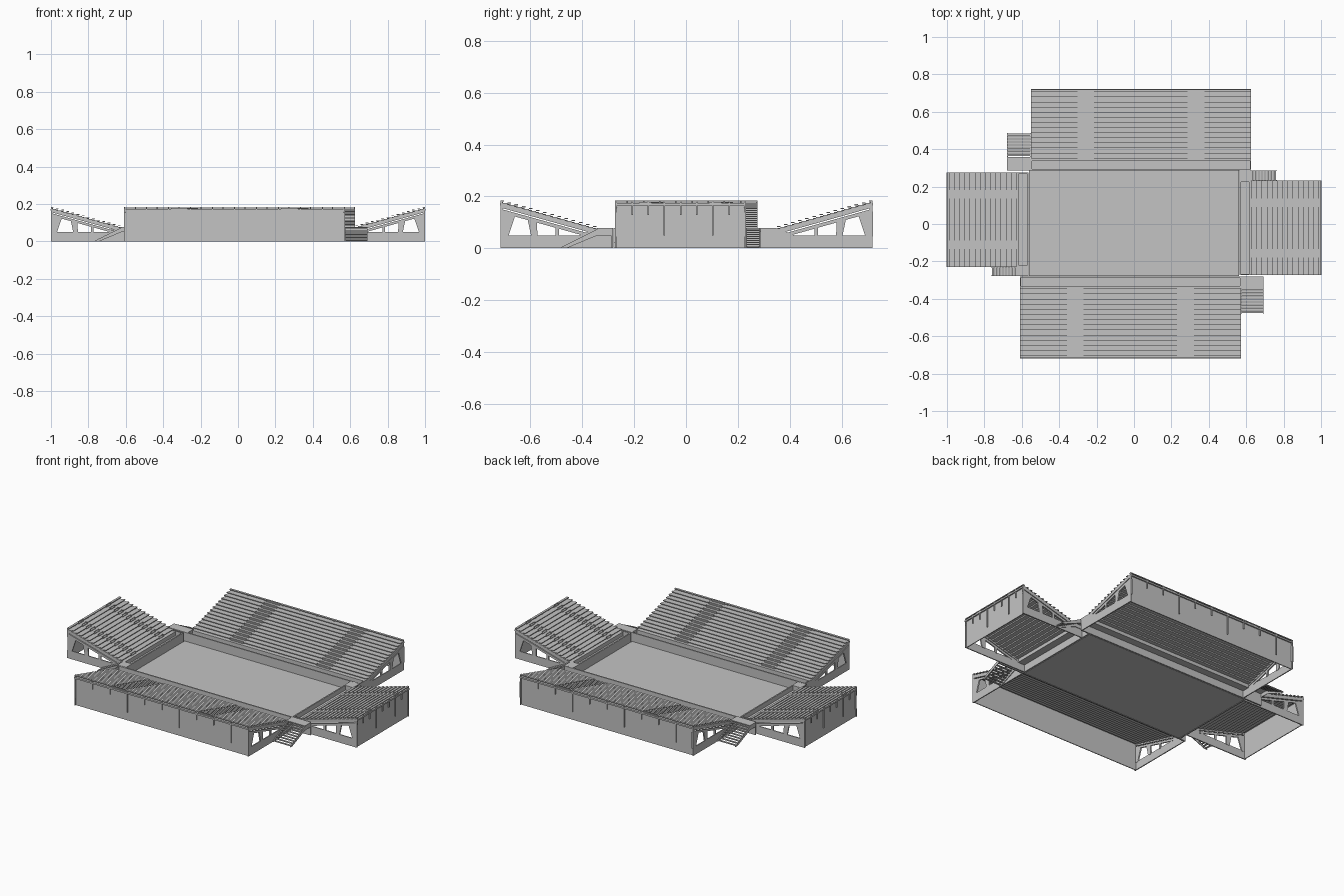
import bpy, bmesh, math
from mathutils import Matrix, Vector

cube = bpy.data.objects.get("Cube")
if cube:
    bpy.data.objects.remove(cube)

grey = bpy.data.materials.new("concrete_grey")
grey.use_nodes = True
colour = (0.55, 0.55, 0.55, 1)
grey.diffuse_color = colour
grey.node_tree.nodes["Principled BSDF"].inputs["Base Color"].default_value = colour

ROWS, WALK, TOP, DECK, BASE, SEAT = 14, 0.05, 0.185, 0.078, 0.05, 0.011


class Part:
    """Collects boxes and extruded profiles (u along, v outward, z up) in one object."""

    def __init__(self, name, matrix=Matrix()):
        self.name, self.matrix, self.bm = name, matrix, bmesh.new()

    def prism(self, u0, u1, profile):
        rings = [[self.bm.verts.new((u, -v, z)) for v, z in profile] for u in (u0, u1)]
        self.bm.faces.new(rings[0])
        self.bm.faces.new(rings[1][::-1])
        n = len(profile)
        for i in range(n):
            j = (i + 1) % n
            self.bm.faces.new((rings[0][j], rings[0][i], rings[1][i], rings[1][j]))

    def box(self, u0, u1, v0, v1, z0, z1):
        self.prism(u0, u1, [(v0, z0), (v1, z0), (v1, z1), (v0, z1)])

    def finish(self):
        bmesh.ops.recalc_face_normals(self.bm, faces=self.bm.faces[:])
        mesh = bpy.data.meshes.new(self.name)
        self.bm.to_mesh(mesh)
        self.bm.free()
        mesh.materials.append(grey)
        obj = bpy.data.objects.new(self.name, mesh)
        obj.matrix_world = self.matrix
        bpy.context.collection.objects.link(obj)


def stand(name, length, depth, origin, angle, aisle, aisle_width, bays, stair_width):
    m = Matrix.Translation(Vector((*origin, 0))) @ Matrix.Rotation(math.radians(angle), 4, "Z")
    h = length / 2
    back = depth - 0.006
    pitch = (depth - WALK) / ROWS
    low = DECK - SEAT
    rise = (TOP - DECK) / ROWS

    # Parapet, sunken walkway, outer wall and end plinths
    walls = Part(name + "_walls", m)
    walls.box(-h, h, 0, 0.008, 0, DECK)
    walls.box(-h, h, 0, WALK + 0.004, BASE - 0.006, BASE)
    walls.box(-h, h, WALK, WALK + 0.004, BASE - 0.006, low)
    walls.box(-h, h, back - 0.005, back, 0, TOP - SEAT)
    for s in (-1, 1):
        walls.box(s * h, s * (h - 0.006), 0, depth, 0, BASE)
        walls.prism(s * h, s * (h - 0.006), [(0, BASE), (0.13, BASE), (0.06, DECK), (0, DECK)])
    walls.finish()

    # Stepped treads and raised benches, split by the aisles
    treads = Part(name + "_treads", m)
    benches = Part(name + "_benches", m)
    half = aisle_width / 2
    blocks = [(-h, -aisle - half), (-aisle + half, aisle - half), (aisle + half, h)]
    for i in range(ROWS):
        v = WALK + i * pitch
        z = low + (i + 1) * rise
        treads.box(-h, h, v, v + pitch + 0.002, z - rise - 0.002, z)
        for a, b in blocks:
            benches.box(a, b, v + pitch * 0.5, v + pitch, z + SEAT - 0.004, z + SEAT)
        for s in (-1, 1):
            treads.box(s * aisle - half, s * aisle + half, v + pitch * 0.6,
                       v + pitch, z, z + rise * 0.5)
    treads.finish()
    benches.finish()

    # Raked end frames: beam, lower strut and columns
    frames = Part(name + "_end_frames", m)
    slope = (TOP - DECK) / (depth - WALK)

    def rake(v, drop):
        return DECK + (v - WALK) * slope - drop

    for s in (-1, 1):
        a, b = s * h, s * (h - 0.008)
        for v0, top, bottom in ((WALK, 0.008, 0.028), (0.10, 0.033, 0.047)):
            frames.prism(a, b, [(v0, rake(v0, bottom)), (depth, rake(depth, bottom)),
                                (depth, rake(depth, top)), (v0, rake(v0, top))])
        for v0, v1, t0, t1 in ((0.405, 0.435, 0.378, 0.435), (0.292, 0.316, 0.294, 0.33),
                               (0.208, 0.222, 0.208, 0.222)):
            frames.prism(a, b, [(v0, BASE - 0.005), (v1, BASE - 0.005),
                                (t1, rake(t1, 0.044)), (t0, rake(t0, 0.044))])
    frames.finish()

    # Back rails on short posts, every third post running down the wall
    rail = Part(name + "_back_rail", m)
    rail.box(-h, h, back, depth, TOP - 0.004, TOP)
    rail.box(-h, h, back, depth, TOP - 0.018, TOP - 0.014)
    for i in range(bays + 1):
        u = -h + 0.003 + i * (length - 0.006) / bays
        foot = BASE if i % 3 == 0 else 0.128
        rail.box(u - 0.003, u + 0.003, back - 0.002, depth, foot, TOP)
    rail.finish()

    # Corner landing and open stair beside the stand
    stair = Part(name + "_stair", m)
    w = h + stair_width
    stair.box(h, w, 0, 0.06, DECK - 0.006, DECK)
    stair.box(h, w, 0, 0.008, 0, DECK)
    steps = 9
    run = 0.14 / steps
    for i in range(steps):
        v = 0.06 + i * run
        z = DECK * (1 - (i + 1) / (steps + 1))
        stair.box(h, w, v, v + run * 0.75, z - 0.004, z)
    for u in (h, w - 0.004):
        stair.prism(u, u + 0.004, [(0.008, DECK - 0.004), (0.06, DECK - 0.004), (0.2, 0.004),
                                   (0.2, 0), (0.18, 0), (0.06, DECK - 0.028),
                                   (0.008, DECK - 0.028)])
    stair.finish()


stand("front_stand", 1.182, 0.435, (-0.0195, -0.281), 0, 0.295, 0.09, 10, 0.122)
stand("back_stand", 1.178, 0.432, (0.037, 0.287), 180, 0.295, 0.09, 10, 0.126)
stand("right_end_stand", 0.505, 0.436, (-0.564, 0.0235), -90, 0.135, 0.045, 8, 0.05)
stand("left_end_stand", 0.505, 0.436, (0.564, -0.021), 90, 0.135, 0.045, 8, 0.055)

# Playing field slab
field = Part("playing_field")
field.box(-0.562, 0.562, -0.285, 0.279, 0, 0.025)
field.finish()
